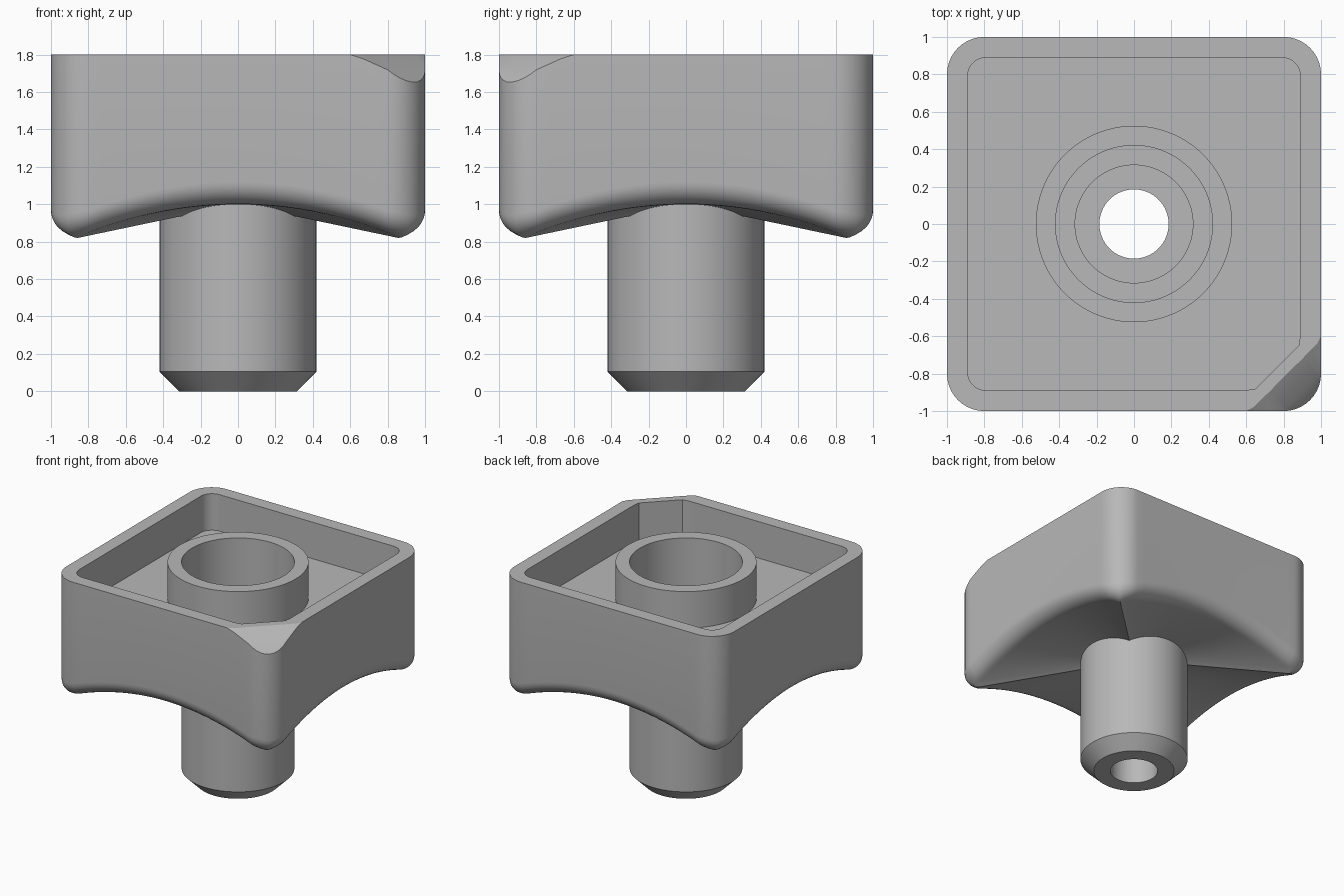
import bpy, bmesh
from math import sin, cos, pi, atan2, radians

cube = bpy.data.objects.get("Cube")
if cube:
    bpy.data.objects.remove(cube, do_unlink=True)

grey = bpy.data.materials.new("plain grey")
grey.use_nodes = True
colour = (0.48, 0.48, 0.48, 1)
grey.diffuse_color = colour
grey.node_tree.nodes["Principled BSDF"].inputs["Base Color"].default_value = colour

FILLET = 0.12
TOP, FLOOR = 1.8, 1.5


def loft(name, rings):
    """Join a closed series of equal-length rings into one solid."""
    bm = bmesh.new()
    loops = [[bm.verts.new(p) for p in ring] for ring in rings]
    count = len(rings[0])
    for a, b in zip(loops, loops[1:] + loops[:1]):
        for i in range(count):
            j = (i + 1) % count
            bm.faces.new((a[i], a[j], b[j], b[i]))
    bmesh.ops.remove_doubles(bm, verts=bm.verts, dist=0.0005)
    bmesh.ops.recalc_face_normals(bm, faces=bm.faces)
    mesh = bpy.data.meshes.new(name)
    bm.to_mesh(mesh)
    bm.free()
    mesh.materials.append(grey)
    ob = bpy.data.objects.new(name, mesh)
    bpy.context.collection.objects.link(ob)
    bpy.ops.object.select_all(action='DESELECT')
    ob.select_set(True)
    bpy.context.view_layer.objects.active = ob
    bpy.ops.object.shade_smooth_by_angle(angle=radians(32))
    return ob


def rounded_square(half, radius, arc=10, straight=24):
    pts = []
    c = half - radius
    for k in range(4):
        turn = k * pi / 2
        side = [(half, -c + 2 * c * i / straight) for i in range(straight)]
        bend = [(c + radius * cos(a), c + radius * sin(a))
                for a in (pi / 2 * i / arc for i in range(arc))]
        for x, y in side + bend:
            pts.append((x * cos(turn) - y * sin(turn), x * sin(turn) + y * cos(turn)))
    return pts


def clip_corner(pts, limit):
    """Flatten the front left corner onto a diagonal line."""
    out = []
    for x, y in pts:
        d = max(0, (x - y - limit) / 2)
        out.append((x - d, y + d))
    return out


def underside(x, y):
    """Height of the arched underside, ruled from centre to edge."""
    t, u = max(abs(x), abs(y)), min(abs(x), abs(y))
    return 1.0 - 0.21 * u * u / t


def corner_top(x, y):
    """Top height, sloping off at the front left corner."""
    s = x - y
    return TOP - 0.45 * max(0, s - 1.62) - 0.35 * max(0, s - 1.8)


def at_height(pts, height):
    return [(x, y, height(x, y) if callable(height) else height) for x, y in pts]


# Cap: arched underside, rounded lower edge, wall, rim and pocket
outer = rounded_square(1.0, 0.2)
edge = rounded_square(1.0 - FILLET, 0.2 - FILLET)
inner = clip_corner(rounded_square(0.89, 0.1), 1.53)
angles = [atan2(y, x) for x, y in edge]


def circle(r):
    return [(r * cos(a), r * sin(a)) for a in angles]


rings = [at_height(circle(0.4), underside)]
for step in range(9):
    a = pi / 2 * step / 8
    inset = FILLET * (1 - sin(a))
    ring = rounded_square(1.0 - inset, 0.2 - inset)
    rings.append([(x, y, underside(*e) + FILLET * (1 - cos(a)))
                  for (x, y), e in zip(ring, edge)])
rings.append(at_height(outer, corner_top))
for limit in (1.8, 1.62):
    rings.append(at_height(clip_corner(outer, limit), corner_top))
rings.append(at_height(inner, TOP))
rings.append(at_height(inner, FLOOR))
rings.append(at_height(circle(0.5), FLOOR))
loft("cap", rings)

# Stem and collar: one turned profile with a stepped bore
profile = [(0.42, 1.1), (0.42, 0.105), (0.315, 0), (0.185, 0), (0.185, 0.25),
           (0.315, 0.25), (0.315, 1.2), (0.42, 1.2), (0.42, TOP),
           (0.525, TOP), (0.525, 1.1)]
turns = [2 * pi * i / 96 for i in range(96)]
loft("stem_and_collar",
     [[(r * cos(a), r * sin(a), z) for a in turns] for r, z in profile])
